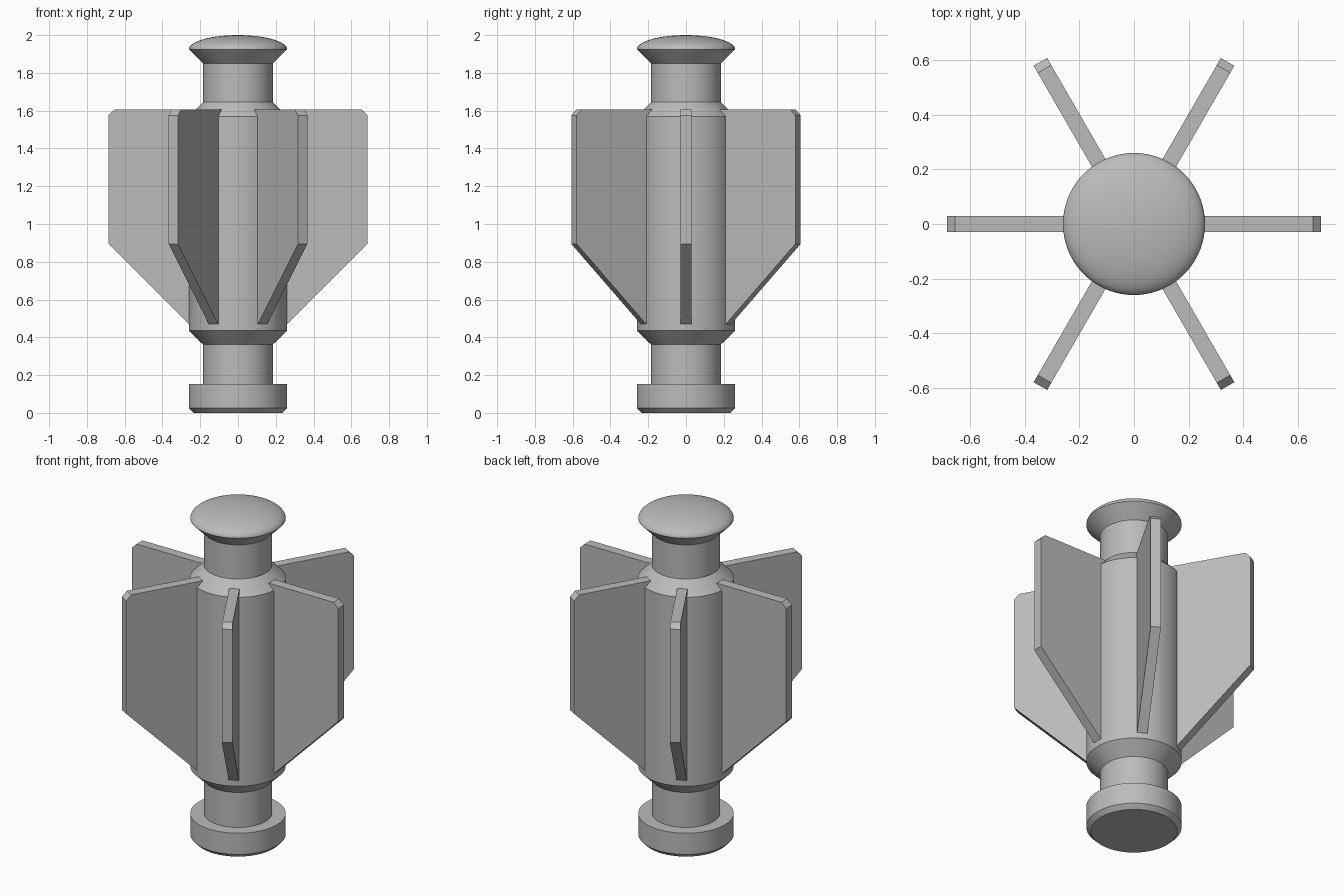
import bpy, bmesh, math
from mathutils import Matrix

cube = bpy.data.objects.get("Cube")
if cube:
    bpy.data.objects.remove(cube, do_unlink=True)

SEGMENTS = 72
FIN_COUNT = 6
FIN_THICKNESS = 0.057

# Single grey finish
grey = bpy.data.materials.new("plain_grey")
grey.use_nodes = True
colour = (0.5, 0.5, 0.5, 1)
grey.diffuse_color = colour
grey.node_tree.nodes["Principled BSDF"].inputs["Base Color"].default_value = colour


def add_object(name, bm):
    bmesh.ops.recalc_face_normals(bm, faces=bm.faces)
    mesh = bpy.data.meshes.new(name)
    bm.to_mesh(mesh)
    bm.free()
    mesh.materials.append(grey)
    obj = bpy.data.objects.new(name, mesh)
    bpy.context.collection.objects.link(obj)
    return obj


def lathe(name, profile):
    bm = bmesh.new()
    verts = [bm.verts.new((r, 0, z)) for r, z in profile]
    edges = [bm.edges.new(pair) for pair in zip(verts, verts[1:])]
    bmesh.ops.spin(bm, geom=verts + edges, cent=(0, 0, 0), axis=(0, 0, 1),
                   angle=math.tau, steps=SEGMENTS, use_duplicate=False)
    bmesh.ops.remove_doubles(bm, verts=bm.verts, dist=0.0001)
    obj = add_object(name, bm)
    bpy.ops.object.select_all(action="DESELECT")
    obj.select_set(True)
    bpy.context.view_layer.objects.active = obj
    bpy.ops.object.shade_smooth_by_angle(angle=math.radians(30))
    return obj


# Turned body: foot, lower neck, barrel, upper neck and domed cap
NECK, WIDE = 0.185, 0.26
dome = []
for i in range(1, 17):
    a = math.pi / 2 * i / 16
    dome.append((WIDE * math.cos(a), 1.925 + 0.075 * math.sin(a)))
lathe("body", [(0, 0), (0.235, 0), (WIDE, 0.025), (WIDE, 0.152), (NECK, 0.152),
               (NECK, 0.362), (WIDE, 0.435), (WIDE, 1.57), (NECK, 1.645),
               (NECK, 1.85), (WIDE, 1.925)] + dome)

# Radial fins, rooted inside the barrel
outline = [(0.2, 0.47), (WIDE, 0.47), (0.685, 0.895), (0.685, 1.575),
           (0.655, 1.605), (0.2, 1.605)]
for n in range(FIN_COUNT):
    bm = bmesh.new()
    face = bm.faces.new([bm.verts.new((r, -FIN_THICKNESS / 2, z)) for r, z in outline])
    extruded = bmesh.ops.extrude_face_region(bm, geom=[face])["geom"]
    moved = [g for g in extruded if isinstance(g, bmesh.types.BMVert)]
    bmesh.ops.translate(bm, verts=moved, vec=(0, FIN_THICKNESS, 0))
    bm.transform(Matrix.Rotation(math.tau * n / FIN_COUNT, 4, "Z"))
    add_object(f"fin_{n + 1}", bm)
